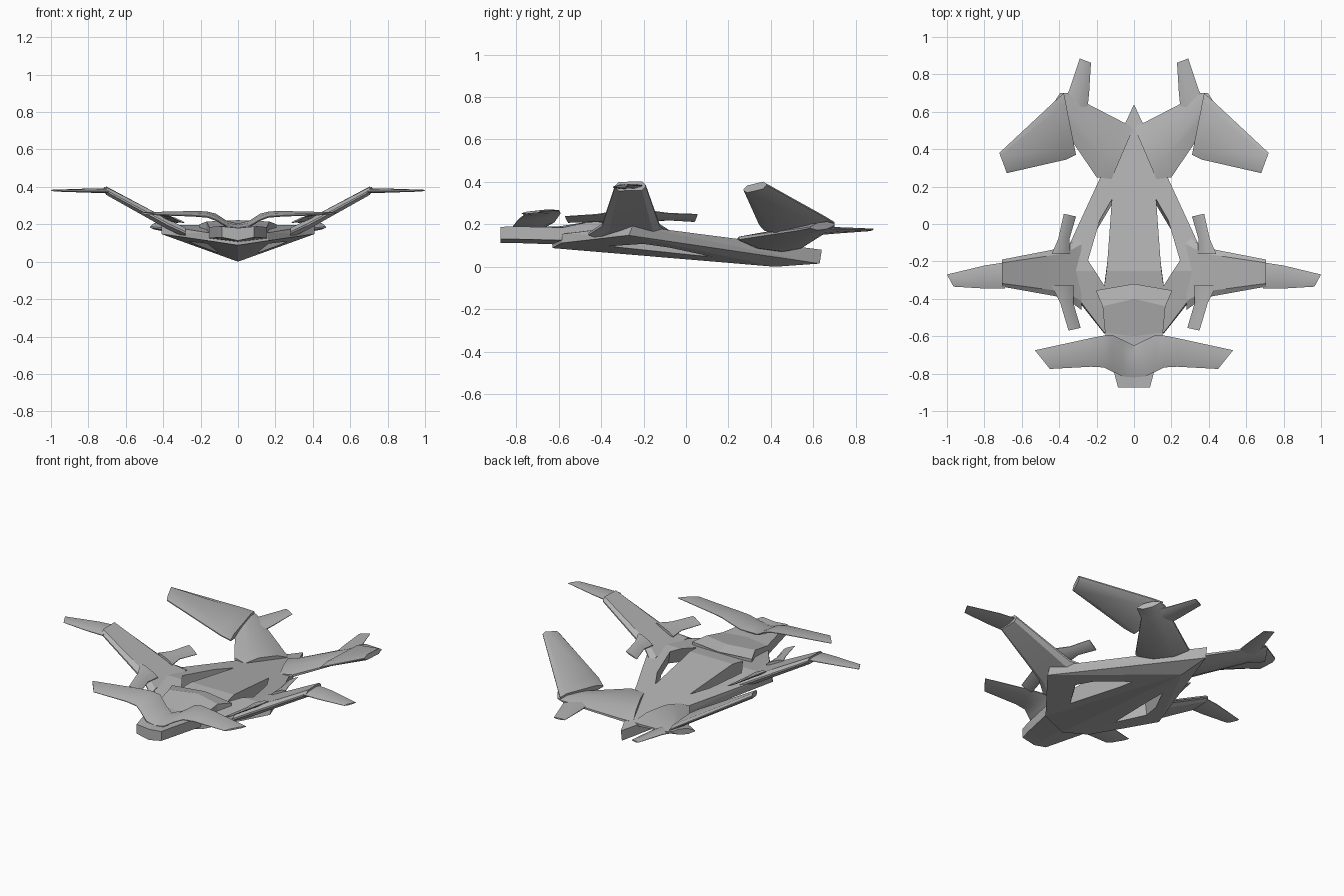
import bpy, bmesh, math
from mathutils import Vector

if "Cube" in bpy.data.objects:
    bpy.data.objects.remove(bpy.data.objects["Cube"])

grey = bpy.data.materials.new("hull_grey")
grey.diffuse_color = (0.45, 0.45, 0.45, 1)
grey.use_nodes = True
grey.node_tree.nodes["Principled BSDF"].inputs["Base Color"].default_value = grey.diffuse_color


def finish(name, bm, mirror=False, smooth=False):
    bmesh.ops.recalc_face_normals(bm, faces=bm.faces[:])
    me = bpy.data.meshes.new(name)
    bm.to_mesh(me)
    bm.free()
    me.materials.append(grey)
    ob = bpy.data.objects.new(name, me)
    bpy.context.collection.objects.link(ob)
    if mirror:
        ob.modifiers.new("mirror", 'MIRROR').use_mirror_merge = False
    if smooth:
        bpy.ops.object.select_all(action='DESELECT')
        ob.select_set(True)
        bpy.context.view_layer.objects.active = ob
        bpy.ops.object.shade_smooth_by_angle(angle=math.radians(25))
    return ob


def loft(bm, rings):
    """Bridge rings of equal length and cap both ends."""
    vs = [[bm.verts.new(p) for p in r] for r in rings]
    n = len(rings[0])
    for a, b in zip(vs, vs[1:]):
        for i in range(n):
            j = (i + 1) % n
            bm.faces.new((a[i], a[j], b[j], b[i]))
    bm.faces.new(vs[0])
    bm.faces.new(vs[-1])


def foil(name, sections, bevel=0.25, mirror=True):
    """Wing through (front edge, rear edge, thickness) sections."""
    rings = []
    for a, b, t in sections:
        a, b, up = Vector(a), Vector(b), Vector((0, 0, t / 2))
        p, q = a.lerp(b, bevel), a.lerp(b, 1 - bevel)
        e = up * 0.2
        rings.append([a + e, p + up, q + up, b + e, b - e, q - up, p - up, a - e])
    bm = bmesh.new()
    loft(bm, rings)
    return finish(name, bm, mirror, True)


# Wedge hull with a raised keel line
bm = bmesh.new()
for x, y, z in [(0, .64, .08), (.41, -.25, .195), (.16, -.58, .155), (0, -.63, .15),
                (0, .63, .015), (0, .42, 0), (0, -.63, .088),
                (.41, -.27, .148), (.16, -.585, .112)]:
    for s in ((1, -1) if x else (1,)):
        bm.verts.new((s * x, y, z))
bmesh.ops.convex_hull(bm, input=bm.verts[:])
hull = finish("hull", bm)

# Openings through both sides of the hull
bm = bmesh.new()
for s in (1, -1):
    top = [(.13, .14), (.235, -.19), (.155, -.31)]
    low = [(.10, .12), (.285, -.21), (.17, -.40)]
    loft(bm, [[(s * x, y, .24) for x, y in top],
              [(s * x, y, 0.0) for x, y in low]])
cutter = finish("opening_cutter", bm)
cutter.hide_render = True
cutter.display_type = 'WIRE'
cut = hull.modifiers.new("openings", 'BOOLEAN')
cut.operation = 'DIFFERENCE'
cut.solver = 'EXACT'
cut.object = cutter

# Nose and cockpit: half width, y centre, y side, z top centre, top side, low side, low centre
bm = bmesh.new()
rings = []
for w, yc, ys, tc, ts, ls, lc in [
        (.085, -.875, -.875, .180, .188, .130, .113),
        (.105, -.805, -.800, .183, .190, .130, .112),
        (.155, -.600, -.580, .190, .185, .125, .105),
        (.168, -.400, -.440, .222, .215, .140, .120),
        (.205, -.320, -.355, .203, .200, .150, .130)]:
    rings.append([(0, yc, tc), (w, ys, ts), (w, ys, ls),
                  (0, yc, lc), (-w, ys, ls), (-w, ys, ts)])
loft(bm, rings)
finish("nose_and_cockpit", bm)

# Front wing, swept up from the nose on both sides
half = [((0, -.82, .180), (0, -.65, .195), .025),
        ((.06, -.815, .190), (.06, -.62, .212), .025),
        ((.115, -.79, .222), (.12, -.592, .252), .024),
        ((.16, -.767, .240), (.17, -.598, .264), .022),
        ((.23, -.763, .246), (.24, -.612, .266), .020),
        ((.45, -.775, .252), (.53, -.675, .262), .010)]
flip = [((-a[0], a[1], a[2]), (-b[0], b[1], b[2]), t) for a, b, t in half[:0:-1]]
foil("front_wing", flip + half, mirror=False)

# Main wings, with thick ends and thin flat tips
foil("main_wing", [((.28, -.46, .155), (.28, -.06, .155), .05),
                   ((.37, -.395, .197), (.37, -.125, .197), .055),
                   ((.705, -.335, .378), (.705, -.19, .382), .042)], bevel=0.12)
foil("main_wing_tip", [((.69, -.345, .375), (.69, -.205, .382), .022),
                       ((.80, -.345, .376), (.80, -.222, .384), .018),
                       ((.965, -.335, .378), (1.0, -.27, .382), .008)])

# Small fins ahead of and behind the main wing
foil("main_wing_front_fin", [((.32, -.33, .208), (.44, -.33, .262), .022),
                             ((.325, -.42, .212), (.395, -.42, .247), .018),
                             ((.285, -.555, .208), (.35, -.57, .238), .008)])
foil("main_wing_rear_fin", [((.34, -.16, .215), (.44, -.16, .262), .022),
                            ((.345, -.08, .220), (.405, -.08, .252), .018),
                            ((.31, .04, .212), (.375, .055, .248), .008)])

# Rear arms, tall rear fins and tail fins
foil("rear_arm", [((.12, .24, .125), (.0, .52, .085), .06),
                  ((.20, .25, .135), (.06, .545, .095), .07),
                  ((.39, .53, .175), (.36, .70, .190), .042),
                  ((.47, .585, .185), (.395, .70, .200), .035)], bevel=0.3)
foil("rear_fin", [((.31, .37, .172), (.375, .70, .207), .032),
                  ((.36, .345, .200), (.42, .66, .232), .034),
                  ((.68, .272, .362), (.72, .38, .388), .034)], bevel=0.15)
foil("tail_fin", [((.25, .60, .158), (.38, .65, .178), .030),
                  ((.24, .70, .163), (.345, .72, .180), .022),
                  ((.23, .862, .170), (.29, .885, .178), .008)])
